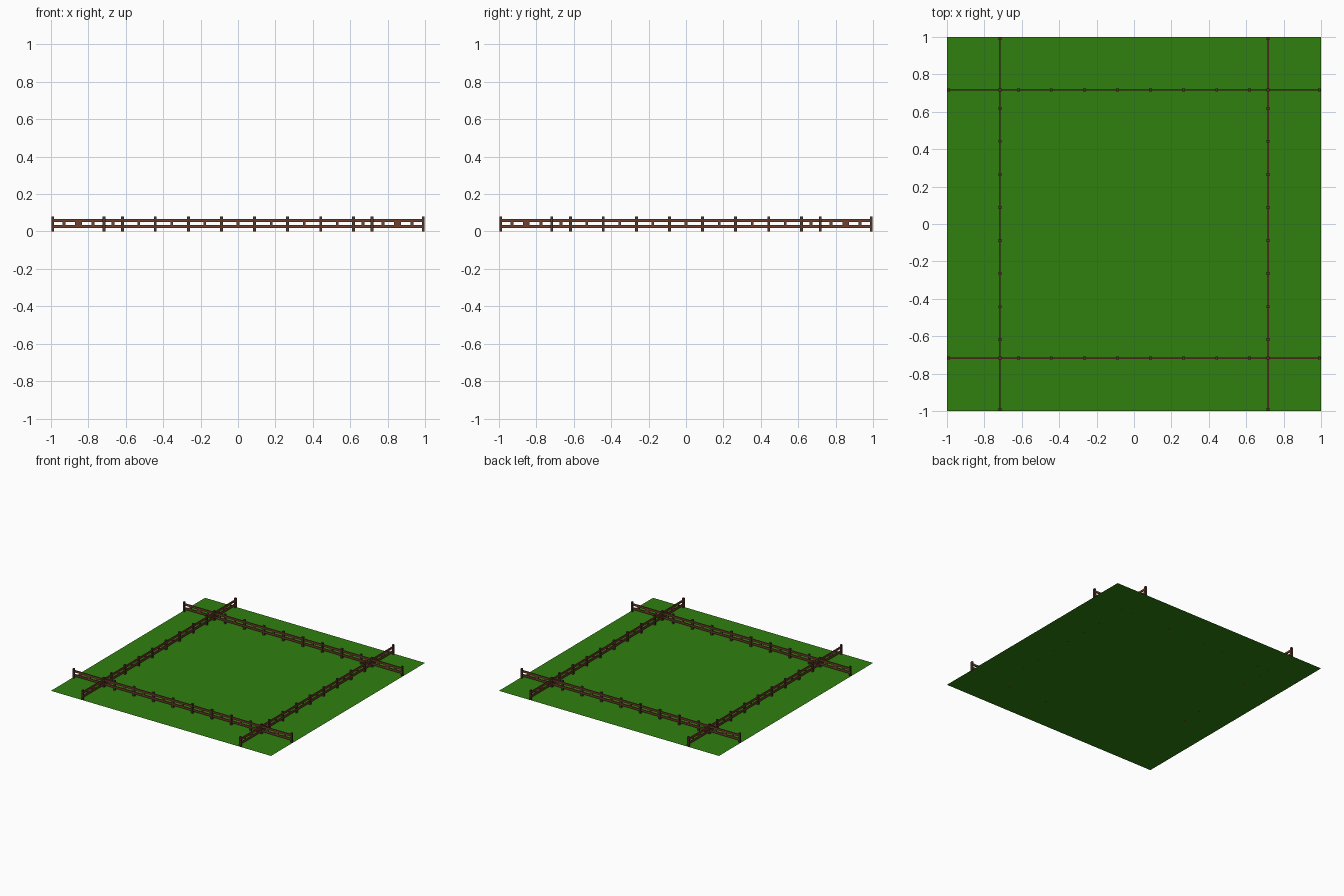
import bpy
import math

if "Cube" in bpy.data.objects:
    bpy.data.objects.remove(bpy.data.objects["Cube"])


def material(name, color):
    m = bpy.data.materials.new(name)
    m.diffuse_color = color
    m.use_nodes = True
    m.node_tree.nodes["Principled BSDF"].inputs["Base Color"].default_value = m.diffuse_color
    return m


GREEN = material("grass_green", (0.03, 0.215, 0.005, 1))
POST = material("post_brown", (0.085, 0.035, 0.02, 1))
RAIL = material("rail_brown", (0.16, 0.05, 0.025, 1))


def box(name, u, z0, z1, length, depth, mat, angle, offset):
    """Box at distance u along a fence line that is turned by angle."""
    c, s = math.cos(angle), math.sin(angle)
    loc = (u * c - offset * s, u * s + offset * c, (z0 + z1) / 2)
    bpy.ops.mesh.primitive_cube_add(size=1, location=loc, rotation=(0, 0, angle))
    ob = bpy.context.object
    ob.name = name
    ob.scale = (length, depth, z1 - z0)
    ob.data.materials.append(mat)
    return ob


# flat grass field
bpy.ops.mesh.primitive_plane_add(size=2, location=(0, 0, 0))
field = bpy.context.object
field.name = "grass_field"
field.data.materials.append(GREEN)

EDGE = 0.717
posts = [0.088, 0.265, 0.442, 0.618, EDGE, 0.99]
# (position, width) of short spacers between the rails
spacers = [(0.177, 0.014), (0.354, 0.014), (0.53, 0.014), (0.668, 0.014),
           (0.775, 0.014), (0.853, 0.036), (0.93, 0.014)]

# four crossing fences
for i in range(4):
    a = i * math.pi / 2
    # two rails
    for z0, z1, label in ((0.018, 0.034, "lower"), (0.05, 0.066, "upper")):
        box(f"{label}_rail", 0, z0, z1, 1.98, 0.009, RAIL, a, -EDGE)
    # posts and spacers, mirrored about the middle
    box("rail_spacer", 0, 0.034, 0.05, 0.014, 0.008, RAIL, a, -EDGE)
    for side in (-1, 1):
        for u in posts:
            # the corner post is shared by two fences
            if u == EDGE and side == 1:
                continue
            box("fence_post", side * u, 0, 0.079, 0.015, 0.015, POST, a, -EDGE)
        for u, w in spacers:
            box("rail_spacer", side * u, 0.034, 0.05, w, 0.008, RAIL, a, -EDGE)
